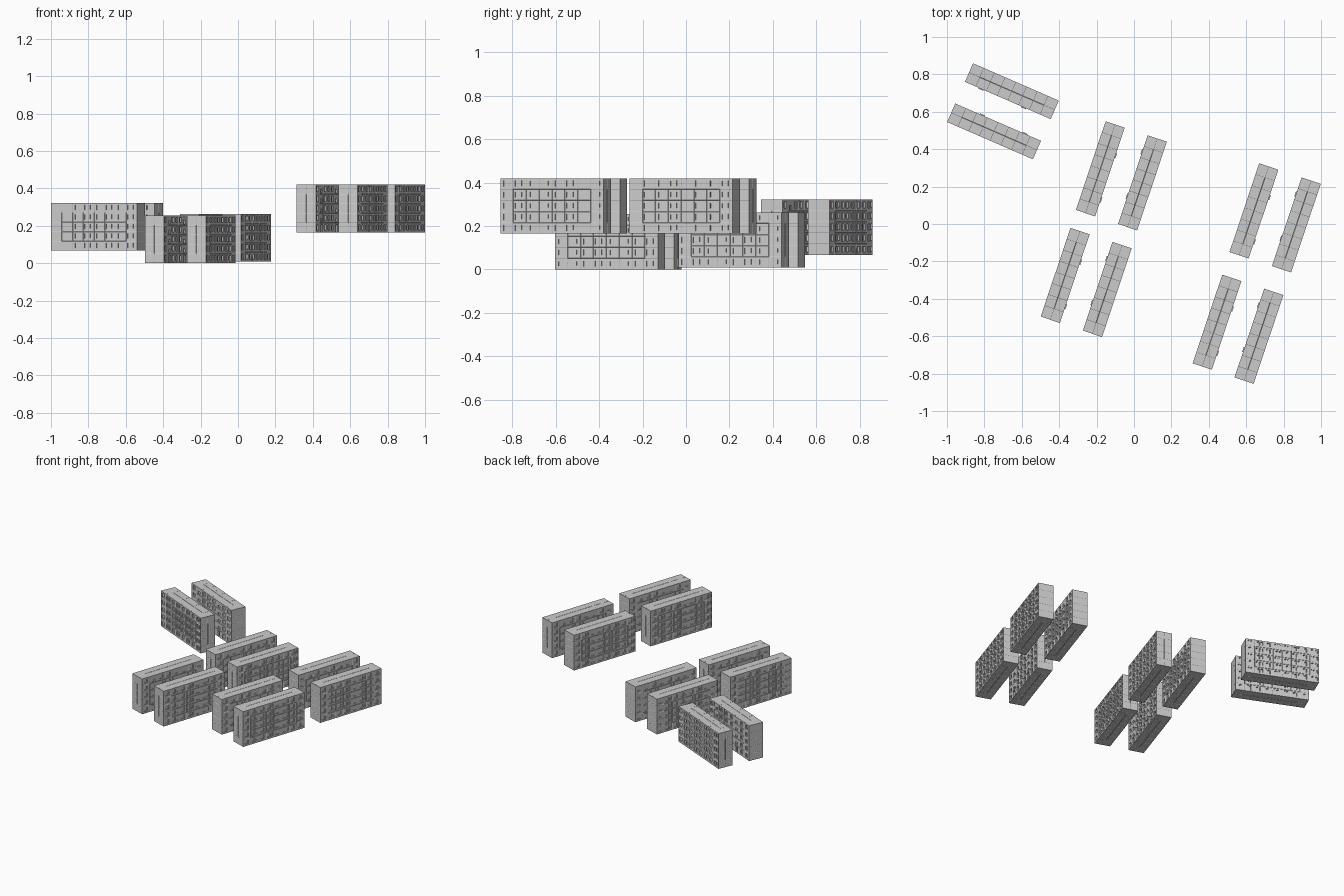
import bpy, bmesh, math
from mathutils import Vector

if "Cube" in bpy.data.objects:
    bpy.data.objects.remove(bpy.data.objects["Cube"])

L, W, H = 0.50, 0.108, 0.255      # block length, width, height
BAYS, FLOORS = 8, 5
BAY, FL = L / BAYS, H / FLOORS
SEAM, GROOVE = 0.0012, 0.0015     # joints between wall panels


class Wall:
    """Flat wall spanned by u and v, made of panels with recessed openings."""
    def __init__(self, bm, origin, u, v, ulen, vlen):
        self.bm, self.o = bm, Vector(origin)
        self.u, self.v = Vector(u), Vector(v)
        self.n = self.u.cross(self.v)
        self.ulen, self.vlen = ulen, vlen

    def ring(self, r, depth, edge=False):
        u0, v0, u1, v1 = r
        out = []
        for a, b in ((u0, v0), (u1, v0), (u1, v1), (u0, v1)):
            d = depth
            if edge and (min(a, self.ulen - a) < 1e-5 or min(b, self.vlen - b) < 1e-5):
                d = 0          # keep the outer corners of the block sharp
            out.append(self.bm.verts.new(self.o + self.u * a + self.v * b - self.n * d))
        return out

    def bridge(self, a, b):
        for i in range(4):
            j = (i + 1) % 4
            self.bm.faces.new((a[i], a[j], b[j], b[i]))

    def opening(self, outer, r, door=False):
        # reveal, frame and glass, fitted into the surrounding ring
        u0, v0, u1, v1 = r
        f = 0.0022
        inner = (u0 + f, v0 + f, u1 - f, v1 - f)
        rings = [outer, self.ring(r, 0), self.ring(r, 0.004),
                 self.ring(inner, 0.004), self.ring(inner, 0.0065)]
        for a, b in zip(rings, rings[1:]):
            self.bridge(a, b)
        self.bm.faces.new(rings[-1])

    def panel(self, cell, openings=()):
        u0, v0, u1, v1 = cell
        s = SEAM
        p = (u0 + s, v0 + s, u1 - s, v1 - s)
        edge, face = self.ring(cell, GROOVE, True), self.ring(p, 0)
        self.bridge(edge, face)
        if not openings:
            self.bm.faces.new(face)
            return
        # split the panel into one strip per opening
        cuts = [p[0]]
        for a, b in zip(openings, openings[1:]):
            cuts.append(u0 + (a[2] + b[0]) / 2)
        cuts.append(p[2])
        for k, w in enumerate(openings):
            strip = self.ring((cuts[k], p[1], cuts[k + 1], p[3]), 0)
            self.opening(strip, (u0 + w[0], v0 + w[1], u0 + w[2], v0 + w[3]))


def add_box(bm, lo, hi):
    res = bmesh.ops.create_cube(bm, size=1)
    for v in res["verts"]:
        v.co = Vector([(a + b) / 2 + c * (b - a) for a, b, c in zip(lo, hi, v.co)])


def block_mesh():
    bm = bmesh.new()
    x, y = L / 2, W / 2
    street = Wall(bm, (-x, -y, 0), (1, 0, 0), (0, 0, 1), L, H)
    court = Wall(bm, (x, y, 0), (-1, 0, 0), (0, 0, 1), L, H)
    right = Wall(bm, (x, -y, 0), (0, 1, 0), (0, 0, 1), W, H)
    left = Wall(bm, (-x, y, 0), (0, -1, 0), (0, 0, 1), W, H)
    roof = Wall(bm, (-x, -y, H), (1, 0, 0), (0, 1, 0), L, W)
    base = Wall(bm, (-x, y, 0), (1, 0, 0), (0, -1, 0), L, W)

    window = (0.015, 0.013, 0.043, 0.040)
    paired = ((0.008, 0.013, 0.034, 0.040), (0.040, 0.016, 0.055, 0.040))
    for i in range(BAYS):
        u = i * BAY
        for j in range(FLOORS):
            cell = (u, j * FL, u + BAY, (j + 1) * FL)
            # street side: plain windows alternating with window pairs
            street.panel(cell, paired if i % 2 else (window,))
            # courtyard side: stairwell bays with doors at ground level
            if i % 4 == 1:
                stair = (0.022, 0.003, 0.041, 0.040) if j == 0 else (0.020, 0.006, 0.042, 0.024)
                court.panel(cell, (stair,))
            else:
                court.panel(cell, (window,))
        # roof and underside slabs
        for k in range(2):
            slab = (u, k * W / 2, u + BAY, (k + 1) * W / 2)
            roof.panel(slab)
            base.panel(slab)
    # blank end walls
    for wall in (left, right):
        for k in range(2):
            for j in range(FLOORS):
                wall.panel((k * W / 2, j * FL, (k + 1) * W / 2, (j + 1) * FL))
    # entrance canopies
    for i in (1, 5):
        cx = x - (i + 0.5) * BAY
        add_box(bm, (cx - 0.014, y - 0.001, 0.042), (cx + 0.014, y + 0.005, 0.045))

    bmesh.ops.remove_doubles(bm, verts=bm.verts, dist=1e-5)
    me = bpy.data.meshes.new("apartment_block")
    bm.to_mesh(me)
    bm.free()
    return me


# ten blocks: name, x, y, base height, heading; street sides face outward
T, C = 71.5, -23.5
BLOCKS = [
    ("east_block_1", 0.641, 0.070, 0.165, T + 180),
    ("east_block_2", 0.868, -0.005, 0.165, T),
    ("east_block_3", 0.444, -0.525, 0.165, T + 180),
    ("east_block_4", 0.668, -0.600, 0.165, T),
    ("middle_block_1", -0.180, 0.295, 0.008, T + 180),
    ("middle_block_2", 0.045, 0.220, 0.008, T),
    ("middle_block_3", -0.368, -0.275, 0.0, T + 180),
    ("middle_block_4", -0.143, -0.350, 0.0, T),
    ("west_block_1", -0.653, 0.710, 0.067, C + 180),
    ("west_block_2", -0.748, 0.495, 0.067, C),
]
mesh = block_mesh()
for name, px, py, pz, heading in BLOCKS:
    ob = bpy.data.objects.new(name, mesh)
    ob.location = (px, py, pz)
    ob.rotation_euler = (0, 0, math.radians(heading))
    bpy.context.collection.objects.link(ob)
